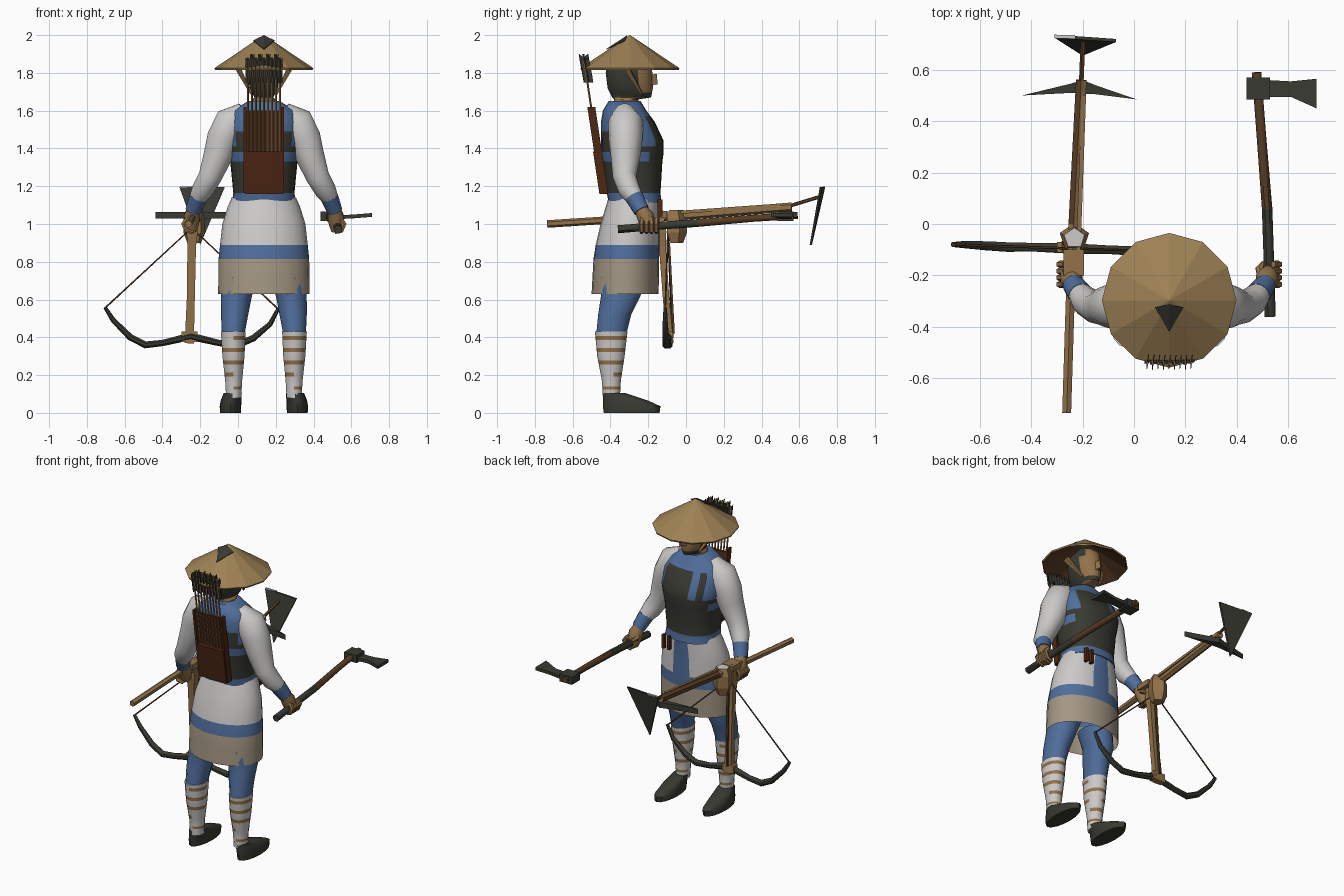
import bpy, bmesh, math, random
from mathutils import Vector

random.seed(4)
cube = bpy.data.objects.get("Cube")
if cube:
    bpy.data.objects.remove(cube)

C = 0.137  # body centre line


def material(name, r, g, b):
    m = bpy.data.materials.new(name)
    m.use_nodes = True
    m.diffuse_color = (r, g, b, 1)
    m.node_tree.nodes["Principled BSDF"].inputs["Base Color"].default_value = (r, g, b, 1)
    return m


MATS = [material("straw", .34, .22, .09), material("white cloth", .6, .59, .58),
        material("beige cloth", .37, .31, .23), material("blue cloth", .08, .155, .33),
        material("dark iron", .04, .042, .031), material("quiver leather", .075, .02, .007),
        material("skin and wood", .29, .17, .068), material("dark wood", .1, .046, .019)]
STRAW, WHITE, BEIGE, BLUE, DARK, LEATHER, WOOD, BROWN = range(8)


def finish(name, bm, color, smooth=None):
    """Make the object; color is a slot or a rule on the face centre."""
    bmesh.ops.recalc_face_normals(bm, faces=bm.faces)
    for f in bm.faces:
        f.material_index = color(f.calc_center_median()) if callable(color) else color
    me = bpy.data.meshes.new(name)
    bm.to_mesh(me)
    bm.free()
    for m in MATS:
        me.materials.append(m)
    ob = bpy.data.objects.new(name, me)
    bpy.context.collection.objects.link(ob)
    if smooth:
        bpy.ops.object.select_all(action='DESELECT')
        ob.select_set(True)
        bpy.context.view_layer.objects.active = ob
        bpy.ops.object.shade_smooth_by_angle(angle=math.radians(smooth))
    return ob


def skin(name, loops, color, caps=(True, True), smooth=None):
    """Bridge closed loops of points into a surface."""
    bm = bmesh.new()
    rows = [[bm.verts.new(p) for p in loop] for loop in loops]
    n = len(rows[0])
    for a, b in zip(rows, rows[1:]):
        for i in range(n):
            j = (i + 1) % n
            bm.faces.new((a[i], a[j], b[j], b[i]))
    for row, cap in ((rows[0], caps[0]), (rows[-1], caps[1])):
        if cap:
            bm.faces.new(row)
    return finish(name, bm, color, smooth)


def loft(name, rings, color, sides=16, steps=1, caps=(True, True), smooth=45, power=1, turn=0):
    """Rings are (x, back y, front y, z, half width)."""
    fine = [rings[0]]
    for a, b in zip(rings, rings[1:]):
        fine += [tuple(p + (q - p) * k / steps for p, q in zip(a, b)) for k in range(1, steps + 1)]
    shape = lambda v: math.copysign(abs(v) ** power, v)
    loops = []
    for x, back, front, z, w in fine:
        angles = [math.tau * (i + turn) / sides for i in range(sides)]
        loops.append([(x + w * shape(math.sin(t)),
                       (back + front) / 2 + (front - back) / 2 * shape(math.cos(t)), z) for t in angles])
    return skin(name, loops, color, caps, smooth)


def tube(name, points, radii, color, sides=8, smooth=45, flat=1):
    """Sweep a circle along points; radii is one number or one per point."""
    pts = [Vector(p) for p in points]
    if not isinstance(radii, (list, tuple)):
        radii = [radii] * len(pts)
    loops = []
    for i, p in enumerate(pts):
        t = (pts[min(i + 1, len(pts) - 1)] - pts[max(i - 1, 0)]).normalized()
        u = t.cross(Vector((0, 1, 0) if abs(t.y) < .8 else (0, 0, 1))).normalized()
        v = t.cross(u)
        angles = [math.tau * (k + .5) / sides for k in range(sides)]
        loops.append([p + radii[i] * (u * math.cos(a) + v * flat * math.sin(a)) for a in angles])
    return skin(name, loops, color, smooth=smooth)


def prism(name, outline, offset, color):
    off = Vector(offset)
    return skin(name, [[Vector(p) for p in outline], [Vector(p) + off for p in outline]], color)


def box(name, lo, hi, color):
    (a, b, c), (d, e, f) = lo, hi
    return prism(name, [(a, b, c), (d, b, c), (d, e, c), (a, e, c)], (0, 0, f - c), color)


# Torso with armour panels, collar and belt
def torso_color(c):
    off = abs(c.x - C)
    if c.z < 1.165 or c.z > 1.585 or (c.y < -.3 and c.z > 1.5):
        return BLUE
    if 1.33 < c.z < 1.38 and c.y < -.2:
        return BLUE
    if c.z > 1.42 and (off > .13 or (c.y > -.25 and -.12 < c.x - C < -.08)):
        return BLUE
    return DARK


loft("torso", [(C, -.41, -.13, 1.115, .168), (C, -.42, -.135, 1.165, .162), (C, -.44, -.125, 1.33, .178),
               (C, -.448, -.118, 1.38, .188), (C, -.45, -.118, 1.44, .2), (C, -.45, -.165, 1.54, .2),
               (C, -.44, -.21, 1.6, .165), (C, -.41, -.24, 1.65, .085)], torso_color, 24, 2, power=.85)

# Skirt with band, hem and front sash
def skirt_color(c):
    if c.z < .815:
        return BEIGE
    return BLUE if c.z < .89 or (abs(c.x - C) < .05 and c.y > -.25) else WHITE


loft("skirt", [(C, -.5, -.145, .63, .242), (C, -.49, -.142, .815, .24), (C, -.478, -.14, .89, .232),
               (C, -.452, -.14, 1.0, .22), (C, -.425, -.138, 1.09, .192), (C, -.41, -.135, 1.14, .17)],
     skirt_color, 24, 2, caps=(False, True))
for x in (.21, .25):
    box("belt_tassel", (x, -.15, 1.04), (x + .018, -.125, 1.13), LEATHER)

# Head, hair, nose
def head_color(c):
    if c.z < 1.67:
        return WOOD
    return WOOD if c.y > -.24 and c.z > 1.7 and abs(c.x - C) < .075 else DARK


loft("head", [(C, -.38, -.26, 1.6, .06), (C, -.38, -.25, 1.66, .06), (C, -.39, -.185, 1.67, .05),
              (C, -.415, -.175, 1.72, .075), (C, -.425, -.178, 1.8, .087), (C, -.42, -.19, 1.87, .08),
              (C, -.36, -.25, 1.92, .04)], head_color, 16, 2)
prism("nose", [(C - .014, -.18, 1.735), (C + .014, -.18, 1.735), (C, -.15, 1.74)], (0, -.005, .055), WOOD)

# Straw hat
def cone_loop(r, z):
    return [(C + r * math.sin(math.tau * i / 12), -.297 + r * math.cos(math.tau * i / 12), z) for i in range(12)]


skin("hat", [cone_loop(.002, 2), cone_loop(.262, 1.825), cone_loop(.258, 1.815)], STRAW, (True, False))
skin("hat_lining", [cone_loop(.258, 1.815), cone_loop(.01, 1.975)], BROWN, (False, True))
for s in (-1, 1):
    prism("hat_patch", [(C, -.312, 1.994), (C + s * .056, -.324, 1.968), (C, -.42, 1.923)], (0, 0, .005), DARK)
    tube("chin_strap", [(C + s * .135, -.31, 1.82), (C + s * .068, -.235, 1.69)], [.02, .007], WOOD, 4)

for s, side in ((1, "left"), (-1, "right")):
    X = lambda d: C + s * d
    # Arms, cuffs, fists
    tube(side + "_sleeve", [(X(.1), -.325, 1.6), (X(.17), -.32, 1.54), (X(.215), -.32, 1.45), (X(.24), -.32, 1.37),
                            (X(.285), -.325, 1.25), (X(.325), -.3, 1.18), (X(.355), -.265, 1.13)],
         [.05, .093, .09, .08, .063, .058, .043], WHITE, 14, 60)
    tube(side + "_cuff", [(X(.345), -.275, 1.145), (X(.375), -.235, 1.07)], [.049, .042], BLUE, 12)
    tube(side + "_hand", [(X(.372), -.24, 1.08), (X(.38), -.215, 1.04), (X(.385), -.2, .995), (X(.382), -.2, .955)],
         [.034, .045, .042, .025], WOOD, 10, 60)
    for k in range(4):
        y = -.235 + k * .026
        tube(side + "_finger", [(X(.405), y, 1.03), (X(.425), y, 1.0), (X(.41), y, .965), (X(.375), y, .955)],
             [.013, .015, .014, .01], WOOD, 6)
    tube(side + "_thumb", [(X(.36), -.215, 1.04), (X(.35), -.175, 1.02), (X(.37), -.15, 1.015)],
         [.017, .016, .01], WOOD, 6)

    # Legs with wrapped calves and shoes
    loft(side + "_trouser", [(X(.12), -.46, -.23, .72, .1), (X(.145), -.45, -.24, .62, .084),
                             (X(.155), -.465, -.29, .52, .074), (X(.162), -.475, -.315, .42, .062)], BLUE, 14)
    wraps = {}

    def wrap_color(c, wraps=wraps):
        band = round(c.z / .0225)
        key = (band, c.x > X(.16), c.y > -.395)
        wraps.setdefault(key, band % 3 == 0 and random.random() < .75)
        return WOOD if wraps[key] else WHITE

    loft(side + "_calf", [(X(.16), -.44, -.35, .08, .041), (X(.16), -.445, -.345, .17, .046),
                          (X(.161), -.47, -.325, .3, .06), (X(.162), -.482, -.31, .43, .067)], wrap_color, 14, 6)
    loft(side + "_shoe", [(X(.177), -.435, -.14, 0, .055), (X(.177), -.44, -.135, .035, .057),
                          (X(.174), -.44, -.2, .065, .055), (X(.165), -.44, -.32, .105, .048)], DARK, 16)

# Quiver leaning back from the spine
def lean(z, out=0):
    return -.435 - .15 * (z - 1.17) - out


def slab(name, x0, x1, z0, z1, near, far):
    prism(name, [(x0, lean(z0, near), z0), (x0, lean(z0, far), z0), (x0, lean(z1, far), z1),
                 (x0, lean(z1, near), z1)], (x1 - x0, 0, 0), LEATHER)


slab("quiver_pocket", .037, .237, 1.16, 1.385, -.02, .025)
slab("quiver_back", .037, .237, 1.38, 1.6, -.02, -.008)
for x in (.03, .228):
    slab("quiver_rail", x, x + .015, 1.165, 1.62, -.022, .02)

# Arrows with fletching
for k in range(9):
    x = .052 + k * .0213
    top = 1.88 + .02 * (k % 2)
    tube("arrow_shaft", [(x, lean(1.36), 1.36), (x, lean(top), top)], .0055, WOOD, 5)
    for dx, dy in ((.011, .003), (.003, .024)):
        z0, z1 = top - .16, top
        prism("arrow_fletching", [(x - dx, lean(z0, dy), z0 + .03), (x + dx, lean(z0, -dy), z0 + .03),
                                  (x + dx, lean(z1, -dy), z1), (x, lean(z1), z1 - .02),
                                  (x - dx, lean(z1, dy), z1)], (.003, .003, 0), DARK)

# Axe
tube("axe_handle", [(.53, -.36, .972), (.525, -.15, .99), (.518, .06, 1.005), (.495, .35, 1.03), (.477, .59, 1.045)],
     [.023, .022, .022, .02, .02], lambda c: DARK if c.y < .06 else BROWN, 8)
box("axe_eye", (.438, .485, 1.015), (.53, .57, 1.065), DARK)
prism("axe_blade", [(.52, .56, 1.025), (.61, .555, 1.03), (.71, .565, 1.038), (.71, .45, 1.038), (.61, .495, 1.03),
                    (.52, .495, 1.025)], (0, 0, .02), DARK)

# Long pole with pick and hoe blade
tube("pole", [(-.262, -.735, 1.0), (-.25, -.35, 1.025), (-.235, 0, 1.045), (-.205, .56, 1.09)],
     [.02, .02, .023, .024], lambda c: WOOD if c.y < -.1 or c.x > -.22 else BROWN, 6)
tube("pole_splint", [(-.22, -.2, 1.05), (-.195, .5, 1.1)], .012, WOOD, 4)
prism("pick_head", [(-.437, .5, 1.03), (-.25, .545, 1.03), (-.2, .56, 1.03), (-.15, .54, 1.03), (.01, .485, 1.03),
                    (-.15, .505, 1.03), (-.25, .51, 1.03)], (0, 0, .034), DARK)
tube("hoe_neck", [(-.205, .53, 1.09), (-.198, .71, 1.145)], .01, BROWN, 5)
prism("hoe_blade", [(-.31, .725, 1.195), (-.07, .708, 1.195), (-.2, .655, .89)], (0, .012, 0), DARK)
box("hoe_edge", (-.308, .722, 1.193), (-.23, .735, 1.198), WHITE)

# Five-sided pole knob
loft("pole_knob", [(-.232, -.09, -.015, .9, .038), (-.232, -.112, .005, .955, .06), (-.232, -.112, .005, 1.03, .06),
                   (-.232, -.095, -.015, 1.075, .042)], lambda c: WHITE if c.z > 1.07 else WOOD, 5, smooth=None)

# Crossbow hanging nose down
tube("crossbow_stock", [(-.242, -.135, 1.07), (-.243, -.128, .96), (-.245, -.125, .88), (-.25, -.105, .6),
                        (-.258, -.085, .37)], [.022, .042, .032, .03, .034], WOOD, 4, smooth=None, flat=.8)
tube("crossbow_groove", [(-.246, -.09, .9), (-.256, -.065, .42)], .008, BROWN, 4)
box("crossbow_lock", (-.275, -.2, 1.035), (-.195, -.1, 1.07), WOOD)
box("crossbow_socket", (-.3, -.11, .375), (-.215, -.07, .43), WOOD)
tube("crossbow_limb", [(-.705, -.08, .56), (-.66, -.08, .49), (-.57, -.085, .4), (-.49, -.09, .36), (-.4, -.09, .37),
                       (-.25, -.095, .405), (-.1, -.1, .37), (0, -.105, .36), (.08, -.107, .395), (.17, -.11, .47),
                       (.215, -.11, .555)],
     [.01, .015, .019, .02, .018, .022, .018, .02, .019, .015, .01], DARK, 8)
tube("crossbow_string", [(-.7, -.08, .56), (-.245, -.095, .98), (.213, -.11, .55)], .005, BROWN, 5)
